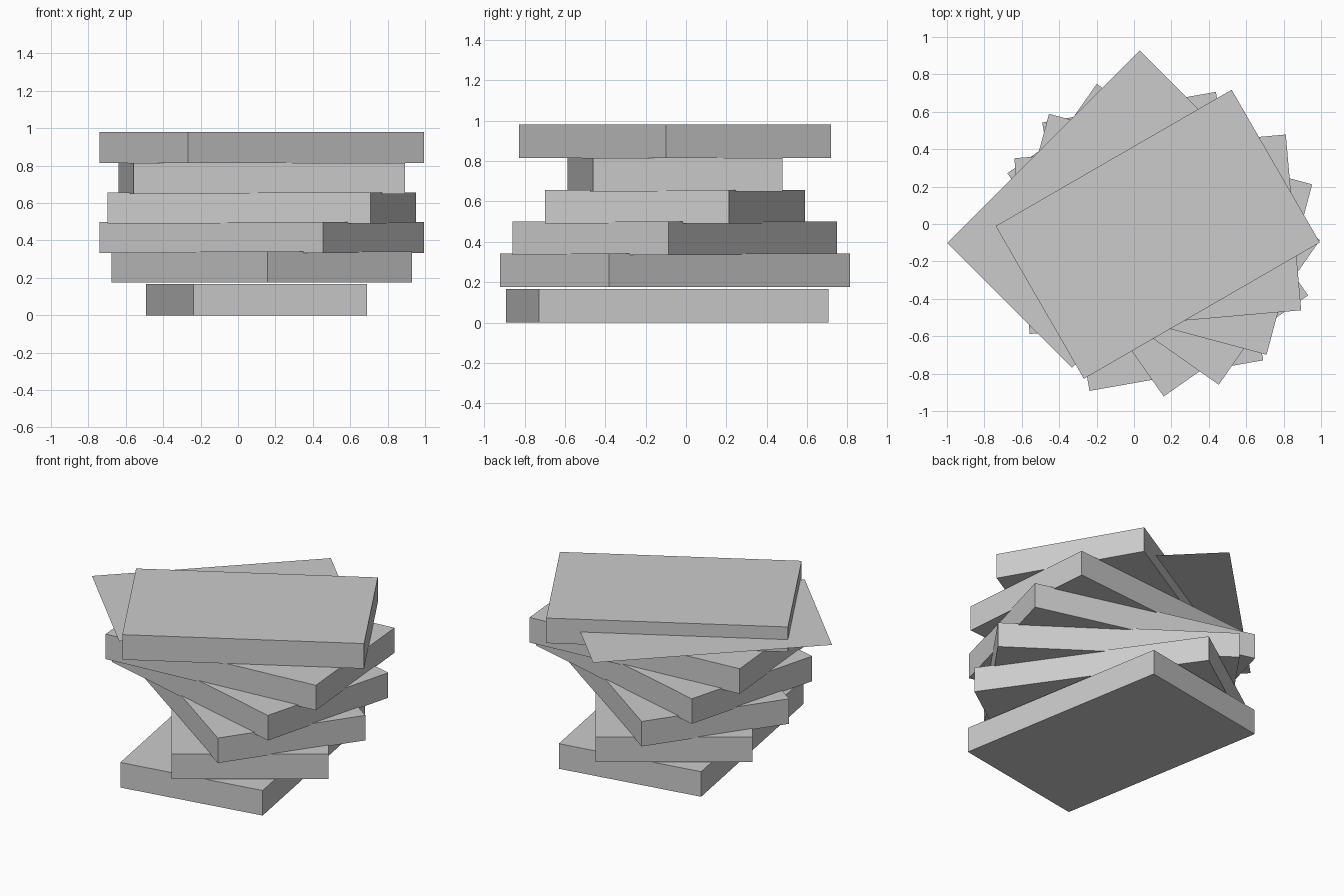
import bpy
from math import radians

cube = bpy.data.objects.get("Cube")
if cube:
    bpy.data.objects.remove(cube, do_unlink=True)

grey = bpy.data.materials.new("light_grey")
grey.use_nodes = True
colour = (0.6, 0.6, 0.6, 1)
grey.diffuse_color = colour
grey.node_tree.nodes["Principled BSDF"].inputs["Base Color"].default_value = colour

LENGTH, WIDTH, THICK = 1.457, 0.943, 0.166


def finish(name, angle, size):
    obj = bpy.context.object
    obj.name = name
    obj.scale = size
    obj.rotation_euler.z = radians(angle)
    bpy.ops.object.transform_apply(location=False, rotation=True, scale=True)
    obj.data.materials.append(grey)


# Stack of twisted slabs: name, x, y, bottom height, turn
slabs = [
    ("bottom_slab", 0.10, -0.093, 0.0, -80),
    ("second_slab", 0.127, -0.055, 0.175, -55),
    ("third_slab", 0.127, -0.055, 0.334, -35),
    ("fourth_slab", 0.127, -0.055, 0.491, -15),
    ("fifth_slab", 0.127, -0.055, 0.649, 5),
    ("top_slab", 0.127, -0.055, 0.814, 30),
]
for name, x, y, z, turn in slabs:
    bpy.ops.mesh.primitive_cube_add(size=1, location=(x, y, z + THICK / 2))
    finish(name, turn, (LENGTH, WIDTH, THICK))

# Flat sheet passing through the middle of the top slab
bpy.ops.mesh.primitive_plane_add(size=1, location=(-0.151, 0.08, 0.896))
finish("flat_sheet", 45, (LENGTH, WIDTH, 1))
